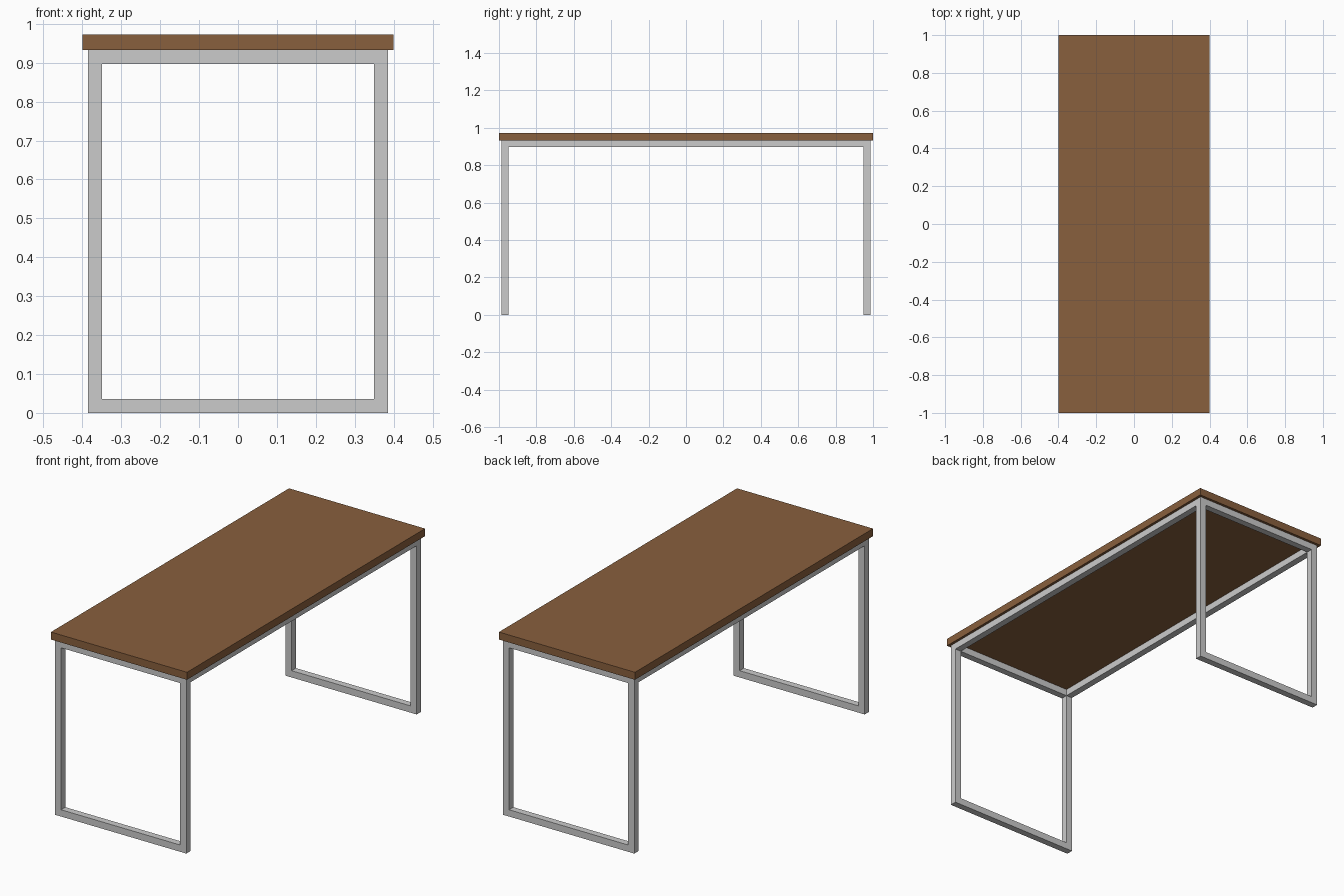
import bpy, bmesh

if "Cube" in bpy.data.objects:
    bpy.data.objects.remove(bpy.data.objects["Cube"])

TUBE = 0.036                  # square tube width
FX, FY = 0.386, 0.986         # outer half sizes of the metal frame
FRAME_TOP, TOP = 0.933, 0.973


def box(name, lo, hi):
    bpy.ops.mesh.primitive_cube_add(size=1, location=[(a + b) / 2 for a, b in zip(lo, hi)])
    ob = bpy.context.object
    ob.name = name
    ob.scale = [b - a for a, b in zip(lo, hi)]
    bpy.ops.object.transform_apply(location=False, rotation=False, scale=True)
    return ob


def leg_loop(name, y):
    """Mitred rectangular loop of square tube, starting at y and one tube deep."""
    bm = bmesh.new()

    def ring(x, z0, z1, yy):
        return [bm.verts.new((px, yy, pz)) for px, pz in
                ((-x, z0), (x, z0), (x, z1), (-x, z1))]

    outer = (FX, 0, FRAME_TOP)
    inner = (FX - TUBE, TUBE, FRAME_TOP - TUBE)
    rings = [ring(*outer, y), ring(*inner, y),
             ring(*inner, y + TUBE), ring(*outer, y + TUBE)]
    for a, b in zip(rings, rings[1:] + rings[:1]):
        for i in range(4):
            j = (i + 1) % 4
            bm.faces.new((a[i], a[j], b[j], b[i]))
    bmesh.ops.recalc_face_normals(bm, faces=bm.faces)
    me = bpy.data.meshes.new(name)
    bm.to_mesh(me)
    bm.free()
    ob = bpy.data.objects.new(name, me)
    bpy.context.collection.objects.link(ob)
    return ob


# Wooden table top
wood = bpy.data.materials.new("wood")
wood.diffuse_color = (0.25, 0.115, 0.047, 1)
wood.use_nodes = True
wood.node_tree.nodes["Principled BSDF"].inputs["Base Color"].default_value = wood.diffuse_color
top = box("table_top", (-0.4, -1, FRAME_TOP), (0.4, 1, TOP))
top.data.materials.append(wood)

# End leg loops
leg_loop("front_leg_frame", -FY)
leg_loop("back_leg_frame", FY - TUBE)

# Long rails under the top, joining the two leg loops
for name, x in (("left_rail", -FX), ("right_rail", FX - TUBE)):
    box(name, (x, -FY + TUBE, FRAME_TOP - TUBE), (x + TUBE, FY - TUBE, FRAME_TOP))
